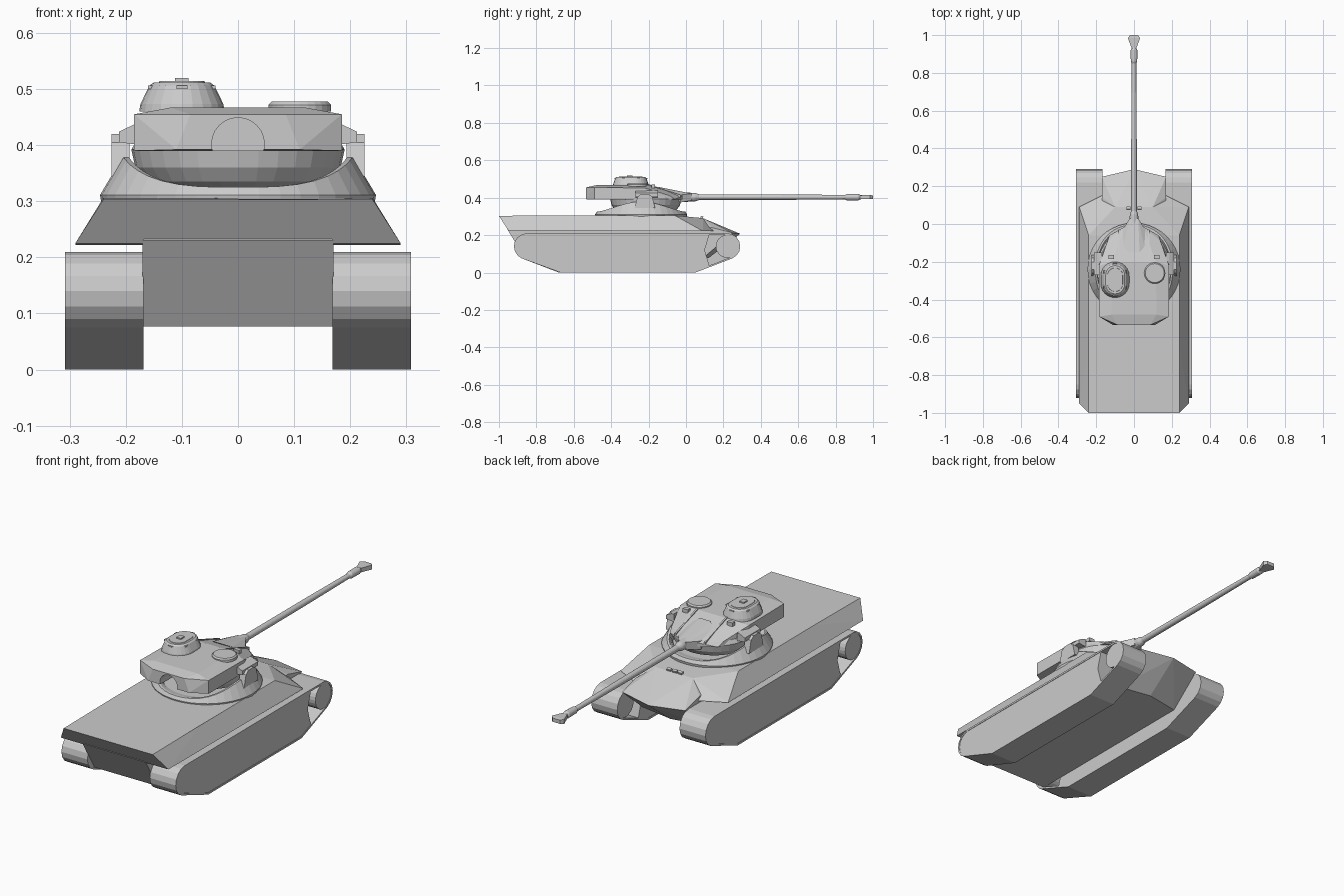
import bpy, bmesh
from math import sin, cos, pi, radians
from mathutils import Matrix, Vector

if "Cube" in bpy.data.objects:
    bpy.data.objects.remove(bpy.data.objects["Cube"])


def finish(name, bm):
    bmesh.ops.recalc_face_normals(bm, faces=bm.faces)
    me = bpy.data.meshes.new(name)
    bm.to_mesh(me)
    bm.free()
    ob = bpy.data.objects.new(name, me)
    bpy.context.collection.objects.link(ob)
    return ob


def hull(name, pts, mirror=True):
    """Faceted convex solid; points are mirrored across x by default."""
    bm = bmesh.new()
    allp = set(pts)
    if mirror:
        allp |= {(-x, y, z) for x, y, z in pts}
    for p in sorted(allp):
        bm.verts.new(p)
    r = bmesh.ops.convex_hull(bm, input=bm.verts)
    junk = {g for g in r["geom_interior"] + r["geom_unused"] if isinstance(g, bmesh.types.BMVert)}
    bmesh.ops.delete(bm, geom=list(junk), context='VERTS')
    bmesh.ops.dissolve_limit(bm, angle_limit=radians(1), verts=bm.verts, edges=bm.edges)
    return finish(name, bm)


def skin(name, rings, caps=True):
    """Joins equal-length closed rings of points."""
    bm = bmesh.new()
    vs = [[bm.verts.new(p) for p in r] for r in rings]
    n = len(rings[0])
    for a, b in zip(vs, vs[1:]):
        for i in range(n):
            j = (i + 1) % n
            bm.faces.new((a[i], a[j], b[j], b[i]))
    if caps:
        bm.faces.new(vs[0])
        bm.faces.new(vs[-1])
    else:
        bmesh.ops.remove_doubles(bm, verts=bm.verts, dist=1e-6)
    return finish(name, bm)


def lathe(name, prof, center=(0, 0, 0), n=24, along_y=False):
    """prof = (radius, height) pairs."""
    c = Vector(center)
    rot = Matrix.Rotation(-pi / 2, 3, 'X') if along_y else Matrix.Identity(3)
    return skin(name, [[c + rot @ Vector((r * cos(2 * pi * i / n), r * sin(2 * pi * i / n), h))
                        for i in range(n)] for r, h in prof])


def extrude_x(name, yz, x0, x1):
    return skin(name, [[(x, y, z) for y, z in yz] for x in (x0, x1)])


def box(name, c, s, tilt=0):
    bm = bmesh.new()
    bmesh.ops.create_cube(bm, size=1, matrix=Matrix.Translation(c) @ Matrix.Rotation(tilt, 4, 'X')
                          @ Matrix.Diagonal((*s, 1)))
    return finish(name, bm)


def arc(cy, cz, r, a0, a1, n):
    return [(cy + r * cos(radians(a0 + (a1 - a0) * i / n)),
             cz + r * sin(radians(a0 + (a1 - a0) * i / n))) for i in range(n + 1)]


# Hull: sponson body and lower tub with pointed nose
hull("upper_hull", [(.24, -1, .303), (.24, -.64, .306), (.24, -.06, .305), (.10, .09, .291),
                    (.29, -.95, .225), (.29, .09, .222), (.17, .15, .222)])
hull("lower_hull", [(.17, -.955, .23), (.17, -.86, .077), (.17, .09, .077), (.17, .25, .212),
                    (0, .29, .207), (.17, .14, .24), (.10, .09, .291), (.10, -.95, .29),
                    (0, .12, .077)])

# Tracks: band, side body and end wheel; the second one is the same turned around
def band(r, e):
    rear = arc(-.85, .14, r, 90, 248, 7)
    front = arc(.22, .14, r, -68, 90, 7)
    return rear + [(-.67, e), (.05, e)] + front

outer, inner = band(.07, 0), band(.061, .009)
rings = [[(x, *p) for p in prof] for x, prof in
         ((.168, outer), (.308, outer), (.308, inner), (.168, inner), (.168, outer))]
parts = [skin("track_band", rings, caps=False)]
side = arc(-.85, .14, .066, 90, 248, 7) + [(-.67, .004), (.05, .004), (.125, .035),
                                           (.10, .12), (.125, .206)]
parts.append(extrude_x("track_side", side, .17, .306))
parts.append(extrude_x("end_wheel", arc(.22, .14, .061, 0, 345, 23), .17, .306))
for p in parts:
    q = bpy.data.objects.new(p.name + "_left", p.data)
    q.rotation_euler.z = pi
    q.location.y = -.63
    bpy.context.collection.objects.link(q)

# Turret base with saddle shaped rim
N, cy = 40, -.24
def ring(fr, fz):
    out = []
    for i in range(N):
        a = 2 * pi * i / N
        h = .325 + .055 * abs(cos(a)) ** 3
        r = fr(h)
        out.append((r * cos(a), cy + r * sin(a), fz(h)))
    return out

rim = lambda h: .245 - .57 * (h - .31)
skin("turret_base", [ring(lambda h: .243, lambda h: .295), ring(lambda h: .246, lambda h: .311),
                     ring(rim, lambda h: h), ring(lambda h: rim(h) - .01, lambda h: h),
                     ring(lambda h: .195, lambda h: .318)])

# Rounded underside of the upper turret
lathe("turret_bowl", [(.12, .318), (.165, .335), (.183, .36), (.19, .392), (.18, .41)],
      (0, -.215, 0), 32)

# Upper turret with bustle and angled cheeks
top = hull("upper_turret", [(.12, -.48, .467), (.115, -.20, .467), (.185, -.49, .455),
                            (.185, -.22, .452), (.185, -.49, .39), (.185, -.20, .39),
                            (.11, -.535, .392), (.085, -.535, .455), (.13, -.06, .392),
                            (.14, -.09, .412), (.05, -.015, .39), (.05, -.015, .41)])
cut = lathe("port_cutter", [(.047, -.60), (.047, -.42)], (0, 0, .402), 24, True)
cut.hide_render = True
cut.hide_viewport = True
m = top.modifiers.new("port", 'BOOLEAN')
m.operation, m.object, m.solver = 'DIFFERENCE', cut, 'EXACT'

# Trunnion arms and fairings, cheek strips, both sides
for s, tag in ((-1, "left"), (1, "right")):
    hull("trunnion_arm_" + tag, [(s * x, y, z) for x in (.193, .225) for y, z in
         ((-.275, .345), (-.165, .345), (-.26, .405), (-.18, .405), (-.24, .42), (-.20, .42))], False)
    hull("trunnion_fairing_" + tag, [(s * x, y, z) for y in (-.27, -.15) for x, z in
         ((.17, .44), (.185, .437), (.212, .424), (.212, .405), (.17, .40))], False)
    hull("cheek_strip_" + tag, [(s * x, y, z) for x in (.075, .083) for y, z in
         ((-.20, .473), (-.20, .46), (-.03, .415), (-.03, .40))], False)
    box("roof_periscope_" + tag, (s * .12, -.175, .462), (.03, .02, .018))

# Cupola: elongated dome with hatch and vision blocks
def stadium(r, l, z, n=12):
    pts = [(r * cos(pi * i / n), l + r * sin(pi * i / n)) for i in range(n + 1)]
    pts += [(-x, -y) for x, y in pts]
    return [(x - .10, y - .295, z) for x, y in pts]

skin("cupola", [stadium(.076, .02, .46), stadium(.074, .02, .473), stadium(.058, .025, .506),
                stadium(.050, .025, .512)])
skin("cupola_hatch", [stadium(.042, .022, .510), stadium(.040, .022, .514)])
box("cupola_knob", (-.10, -.30, .514), (.024, .03, .012))
for i in range(6):
    a = 2 * pi * (i + .5) / 6
    box("vision_block", (-.10 + .058 * cos(a), -.295 + .08 * sin(a), .503), (.02, .016, .006))

# Round loader hatch
lathe("loader_hatch", [(.056, .46), (.056, .472), (.050, .478)], (.11, -.26, 0), 24)

# Mantlet, barrel and muzzle
hull("mantlet", [(.055, -.12, .442), (.03, -.15, .458), (.06, -.03, .375), (.06, -.03, .415),
                 (.022, .03, .385), (.022, .03, .422)])
lathe("barrel", [(.027, -.03), (.022, .05), (.015, .07), (.0145, .5), (.012, .85), (.017, .86),
                 (.018, .92), (.011, .935), (.011, .98)], (0, 0, .403), 16, True)
hull("muzzle_brake", [(.012, .93, .393), (.012, .93, .413), (.033, .985, .392), (.033, .985, .414),
                      (.02, 1, .394), (.02, 1, .412)])

# Driver's periscopes on the glacis
for x in (-.03, 0, .03):
    box("driver_periscope", (x, .085, .296), (.022, .014, .012), -.3)
